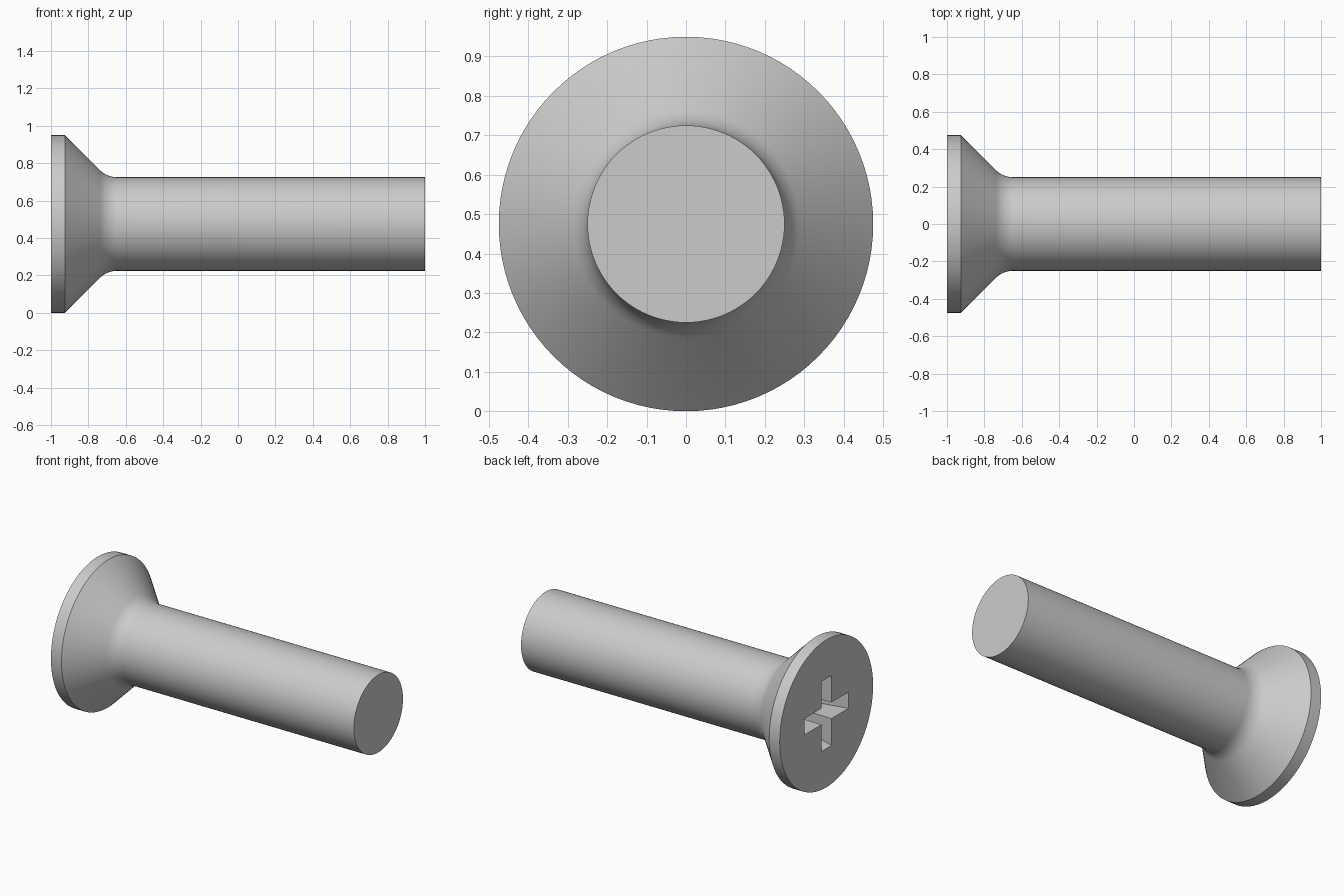
import bpy, bmesh, math

if "Cube" in bpy.data.objects:
    bpy.data.objects.remove(bpy.data.objects["Cube"])

RADIUS = 0.475      # head radius, also the height of the axis
SHANK = 0.25
SIDES = 96

steel = bpy.data.materials.new("steel_grey")
steel.use_nodes = True
grey = (0.6, 0.6, 0.6, 1)
steel.diffuse_color = grey
steel.node_tree.nodes["Principled BSDF"].inputs["Base Color"].default_value = grey


def skin(name, rings):
    """Join equal rings of points into a closed, capped solid."""
    bm = bmesh.new()
    loops = [[bm.verts.new(p) for p in ring] for ring in rings]
    count = len(loops[0])
    for a, b in zip(loops, loops[1:]):
        for i in range(count):
            j = (i + 1) % count
            bm.faces.new((a[i], a[j], b[j], b[i]))
    bm.faces.new(loops[0])
    bm.faces.new(loops[-1])
    bmesh.ops.recalc_face_normals(bm, faces=bm.faces)
    mesh = bpy.data.meshes.new(name)
    bm.to_mesh(mesh)
    bm.free()
    mesh.materials.append(steel)
    obj = bpy.data.objects.new(name, mesh)
    bpy.context.collection.objects.link(obj)
    return obj


def circle(x, r):
    turns = [math.tau * i / SIDES for i in range(SIDES)]
    return [(x, r * math.cos(t), RADIUS + r * math.sin(t)) for t in turns]


def cross(x, reach, half):
    """Plus-shaped outline, one arm per quarter turn."""
    ring = []
    for q in range(4):
        c, s = round(math.cos(q * math.pi / 2)), round(math.sin(q * math.pi / 2))
        for u, v in ((reach, -half), (reach, half), (half, half)):
            ring.append((x, u * c - v * s, RADIUS + u * s + v * c))
    return ring


# Countersunk head, rounded neck and plain shank in one turned profile
fillet, start = 0.133, -0.645
profile = [(-1, RADIUS), (-0.925, RADIUS)]
for i in range(9):
    a = math.radians(45) * (1 - i / 8)
    profile.append((start - fillet * math.sin(a), SHANK + fillet * (1 - math.cos(a))))
profile.append((1, SHANK))
screw = skin("screw_body", [circle(x, r) for x, r in profile])

# Tapered cross recess in the head
cutter = skin("recess_cutter", [cross(-1.04, 0.235, 0.053), cross(-0.7, 0.15, 0.046)])
cutter.hide_render = True
cut = screw.modifiers.new("recess", 'BOOLEAN')
cut.operation = 'DIFFERENCE'
cut.solver = 'EXACT'
cut.object = cutter
bpy.ops.object.select_all(action='DESELECT')
screw.select_set(True)
bpy.context.view_layer.objects.active = screw
bpy.ops.object.modifier_apply(modifier=cut.name)
bpy.data.objects.remove(cutter)

bpy.ops.object.shade_smooth_by_angle(angle=math.radians(25))
